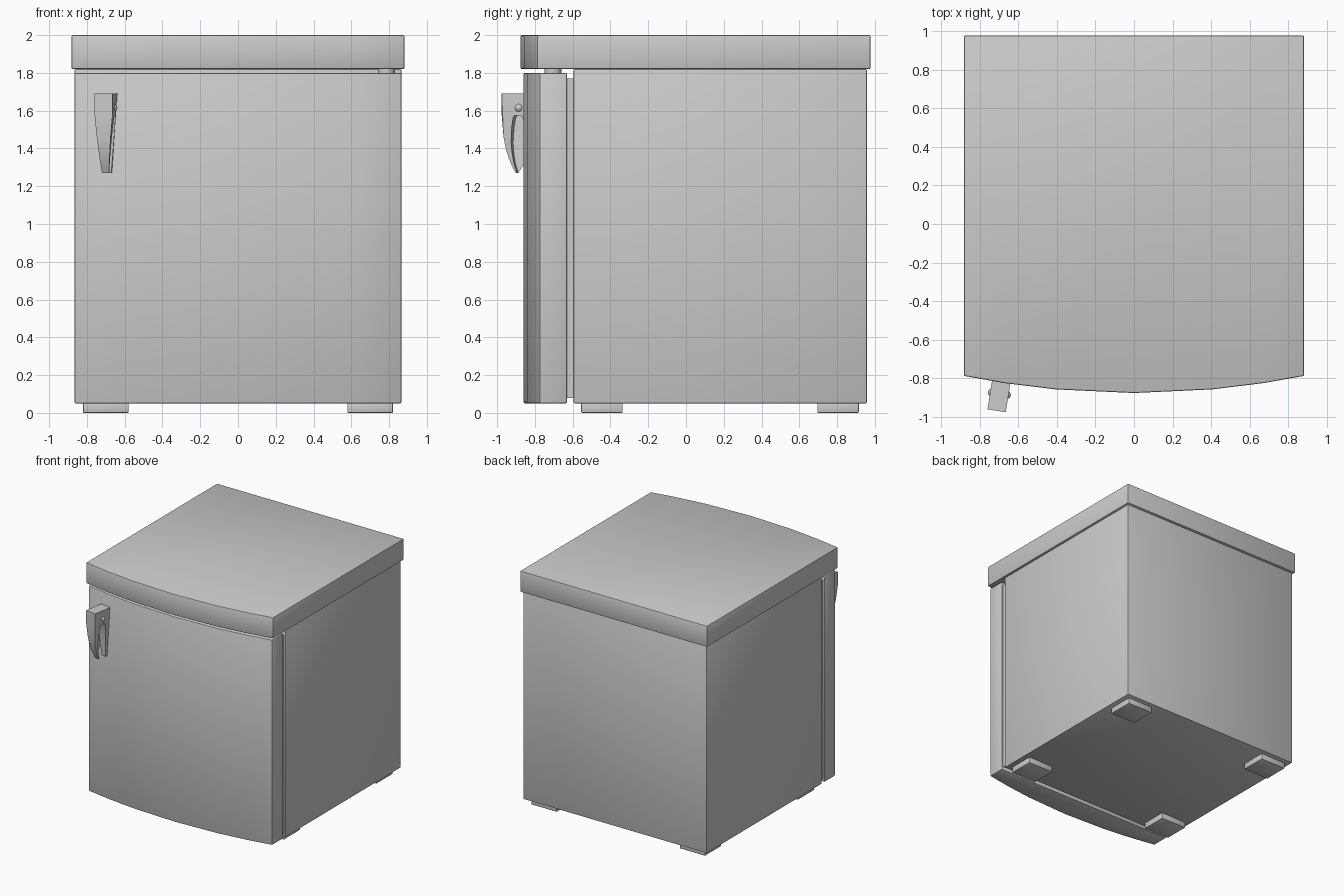
import bpy, bmesh
from math import radians, pi
from mathutils import Matrix

if "Cube" in bpy.data.objects:
    bpy.data.objects.remove(bpy.data.objects["Cube"])


def finish(name, bm, bevel=0.0, smooth=True):
    bmesh.ops.recalc_face_normals(bm, faces=bm.faces[:])
    if bevel:
        sharp = [e for e in bm.edges if e.calc_face_angle(0) > radians(35)]
        bmesh.ops.bevel(bm, geom=sharp, offset=bevel, segments=2, profile=0.5, affect='EDGES')
    me = bpy.data.meshes.new(name)
    bm.to_mesh(me)
    bm.free()
    ob = bpy.data.objects.new(name, me)
    bpy.context.collection.objects.link(ob)
    if smooth:
        bpy.ops.object.select_all(action='DESELECT')
        ob.select_set(True)
        bpy.context.view_layer.objects.active = ob
        bpy.ops.object.shade_smooth_by_angle(angle=radians(30))
    return ob


def prism(name, outline, z0, z1, bevel):
    """Extrude an xy outline from z0 to z1."""
    bm = bmesh.new()
    face = bm.faces.new([bm.verts.new((x, y, z0)) for x, y in outline])
    ext = bmesh.ops.extrude_face_region(bm, geom=[face])
    top = [v for v in ext['geom'] if isinstance(v, bmesh.types.BMVert)]
    bmesh.ops.translate(bm, verts=top, vec=(0, 0, z1 - z0))
    return finish(name, bm, bevel)


def box(name, x0, x1, y0, y1, z0, z1, bevel=0.006):
    return prism(name, [(x0, y0), (x1, y0), (x1, y1), (x0, y1)], z0, z1, bevel)


def bowed(half, side_y, mid_y, back_y):
    """Rectangle whose front edge bows outward."""
    steps = (-1, -0.76, -0.46, 0, 0.46, 0.76, 1)
    front = [(half * t, mid_y + (side_y - mid_y) * t * t) for t in steps]
    return front + [(half, back_y), (-half, back_y)]


# Cabinet, door seal, bowed door and bowed top
box("cabinet", -0.865, 0.865, -0.595, 0.957, 0.05, 1.82)
box("door_seal", -0.85, 0.85, -0.64, -0.585, 0.08, 1.77, 0)
prism("door", bowed(0.865, -0.775, -0.86, -0.63), 0.05, 1.80, 0.008)
prism("top_panel", bowed(0.882, -0.787, -0.876, 0.977), 1.82, 2.0, 0.008)

# Feet
for sx in (-1, 1):
    for y, label in ((-0.445, "front"), (0.805, "back")):
        x = sx * 0.70
        box(f"foot_{label}_{'right' if sx > 0 else 'left'}",
            x - 0.121, x + 0.121, y - 0.11, y + 0.11, 0, 0.055)

# Top hinge between door and top panel
bm = bmesh.new()
bmesh.ops.create_cone(bm, cap_ends=True, segments=24, radius1=0.045, radius2=0.045,
                      depth=0.03, matrix=Matrix.Translation((0.785, -0.705, 1.81)))
finish("hinge", bm)

# Handle: forked side profile (depth, height), narrowing downward
profile = [(0, 1.69), (0, 1.575), (0.008, 1.46), (0.018, 1.405), (0.033, 1.35), (0.05, 1.31),
           (0.07, 1.27), (0.078, 1.27), (0.062, 1.32), (0.053, 1.37), (0.048, 1.43),
           (0.052, 1.51), (0.06, 1.56), (0.068, 1.575), (0.105, 1.575), (0.117, 1.55),
           (0.128, 1.46), (0.136, 1.36), (0.142, 1.27), (0.165, 1.27), (0.165, 1.575),
           (0.165, 1.69)]
place = Matrix.Translation((-0.712, -0.968, 0)) @ Matrix.Rotation(radians(-9), 4, 'Z')


def half_width(z):
    return 0.048 - 0.029 * max(0, 1.575 - z) / 0.305


bm = bmesh.new()
left, right = ([bm.verts.new((s * half_width(z), y, z)) for y, z in profile] for s in (-1, 1))
caps = [bm.faces.new(left), bm.faces.new(right)]
for i in range(len(profile)):
    j = (i + 1) % len(profile)
    bm.faces.new((left[i], left[j], right[j], right[i]))
bmesh.ops.triangulate(bm, faces=caps)
finish("handle", bm).matrix_world = place

# Domed pivot pin through the handle
bm = bmesh.new()
bmesh.ops.create_uvsphere(bm, u_segments=20, v_segments=12, radius=1,
                          matrix=Matrix.Translation((0, 0.09, 1.615))
                          @ Matrix.Rotation(pi / 2, 4, 'Y')
                          @ Matrix.Diagonal((0.034, 0.034, 0.06, 1)))
finish("handle_pivot", bm).matrix_world = place
